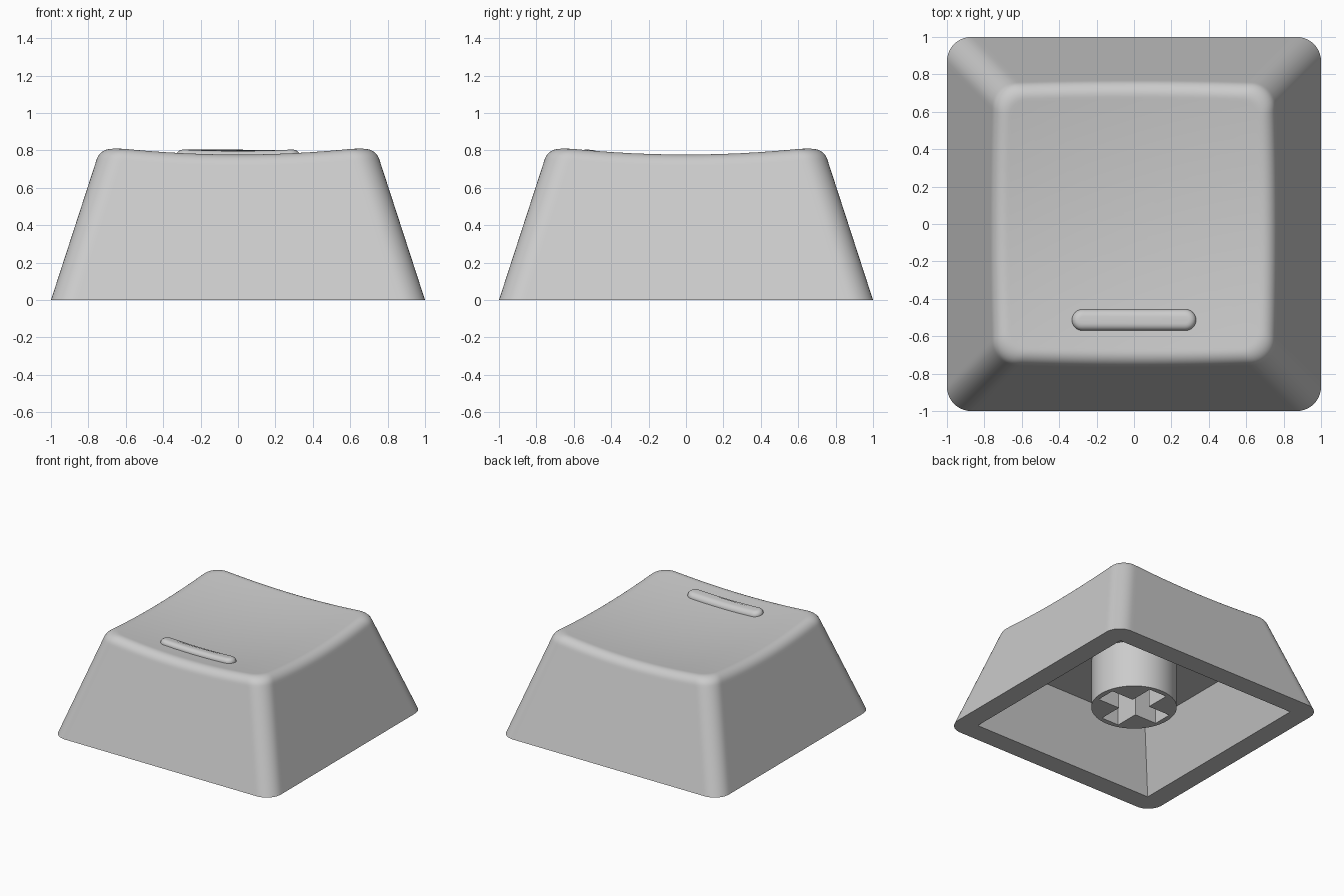
import bpy, bmesh, math
from mathutils import Vector

if "Cube" in bpy.data.objects:
    bpy.data.objects.remove(bpy.data.objects["Cube"])

grey = bpy.data.materials.new("light grey plastic")
grey.diffuse_color = (0.6, 0.6, 0.6, 1)
grey.use_nodes = True
grey.node_tree.nodes["Principled BSDF"].inputs["Base Color"].default_value = grey.diffuse_color

CORNER, TAPER, FILLET = 0.13, 0.325, 0.066
SIDE = [0.015, 0.08, 0.16, 0.25, 0.33, 0.42, 0.5, 0.58, 0.67, 0.75, 0.84, 0.92, 0.985]


def dish(x, y):
    """Height of the spherical scooped top."""
    return 0.737 + 0.087 * (x * x + y * y)


def outline(hx, hy, r, arc=10, side=SIDE):
    """Rounded rectangle as a list of (x, y), anticlockwise."""
    pts = []
    corners = [(1, 1), (-1, 1), (-1, -1), (1, -1)]
    for i, (sx, sy) in enumerate(corners):
        cx, cy = sx * (hx - r), sy * (hy - r)
        for k in range(arc + 1):
            a = math.pi / 2 * (i + k / arc)
            pts.append((cx + r * math.cos(a), cy + r * math.sin(a)))
        nx, ny = corners[(i + 1) % 4]
        a = math.pi / 2 * (i + 1)
        end = (nx * (hx - r) + r * math.cos(a), ny * (hy - r) + r * math.sin(a))
        last = pts[-1]
        pts += [(last[0] + (end[0] - last[0]) * t, last[1] + (end[1] - last[1]) * t) for t in side]
    return pts


def loft(name, rings, cap_start=False, cap_end=False):
    """Skin a list of equal-length rings."""
    bm = bmesh.new()
    rows = [[bm.verts.new(p) for p in ring] for ring in rings]
    n = len(rows[0])
    for a, b in zip(rows, rows[1:]):
        for i in range(n):
            j = (i + 1) % n
            bm.faces.new((a[i], a[j], b[j], b[i]))
    if cap_start:
        bm.faces.new(rows[0][::-1])
    if cap_end:
        bm.faces.new(rows[-1])
    bmesh.ops.remove_doubles(bm, verts=bm.verts, dist=1e-5)
    bmesh.ops.recalc_face_normals(bm, faces=bm.faces)
    mesh = bpy.data.meshes.new(name)
    bm.to_mesh(mesh)
    bm.free()
    obj = bpy.data.objects.new(name, mesh)
    bpy.context.collection.objects.link(obj)
    finish(obj)
    return obj


def finish(obj):
    obj.data.materials.clear()
    obj.data.materials.append(grey)
    bpy.ops.object.select_all(action='DESELECT')
    obj.select_set(True)
    bpy.context.view_layer.objects.active = obj
    bpy.ops.object.shade_smooth_by_angle(angle=math.radians(30))


def flat(h, z, r=0.0):
    return [Vector((x, y, z)) for x, y in outline(h, h, r)]


# Sharp edge where the tapered wall would meet the dish, one height per point
count = len(outline(1, 1, CORNER))
edge, wall, wall_low, top = [], [], [], []
for i in range(count):
    def wall_point(z):
        h = 1 - TAPER * z
        x, y = outline(h, h, CORNER)[i]
        return Vector((x, y, z))
    z = 0.78
    for _ in range(8):
        p = wall_point(z)
        z = dish(p.x, p.y)
    edge.append(wall_point(z))
    wall.append(wall_point(z - FILLET * 0.95))
    wall_low.append(wall_point(z - FILLET * 0.95 - 0.015))
    h = 1 - TAPER * z - FILLET
    x, y = outline(h, h, CORNER - FILLET * 0.5)[i]
    top.append(Vector((x, y, dish(x, y))))

# Rounded lip from wall to dish
lip = []
for k in range(9):
    t = k / 8
    w = 0.81
    a, b, c = (1 - t) ** 2, 2 * w * t * (1 - t), t * t
    lip.append([(p * a + q * b + s * c) / (a + b + c) for p, q, s in zip(wall, edge, top)])

# Scooped top, shrinking rings to the centre
scoop = []
for f in (0.98, 0.9, 0.8, 0.7, 0.6, 0.5, 0.4, 0.3, 0.2, 0.1, 0):
    scoop.append([Vector((p.x * f, p.y * f, dish(p.x * f, p.y * f))) for p in top])

# Cap shell: ceiling, cavity wall, bottom rim, outer wall, lip, scoop
loft("cap_shell",
     [flat(0.67, 0.49), flat(0.835, 0), flat(1, 0, CORNER), wall_low] + lip + scoop,
     cap_start=True)

# Raised finger bar that follows the scoop
bar = []
for inset, lift in [(0, -0.02), (0, 0.0)] + [
        (0.04 * (1 - math.cos(a)), 0.036 * math.sin(a))
        for a in (math.pi / 2 * k / 6 for k in range(1, 7))]:
    r = 0.057 - inset
    bar.append([Vector((x, y - 0.513, dish(x, y - 0.513) + lift))
                for x, y in outline(0.332 - inset, r, r * 0.999, arc=6)])
loft("finger_bar", bar, cap_end=True)

# Stem: round post with a cross-shaped socket
curve = bpy.data.curves.new("stem", 'CURVE')
curve.dimensions = '2D'
curve.fill_mode = 'BOTH'
curve.extrude = 0.2
L, T = 0.28, 0.08
arm = [(L, -T), (L, T), (T, T)]
cross = []
for q in range(4):
    c, s = round(math.cos(q * math.pi / 2)), round(math.sin(q * math.pi / 2))
    cross += [(x * c - y * s, x * s + y * c) for x, y in arm]
circle = [(0.322 * math.cos(2 * math.pi * k / 64), 0.322 * math.sin(2 * math.pi * k / 64))
          for k in range(64)]
for pts in (circle, cross):
    spline = curve.splines.new('POLY')
    spline.points.add(len(pts) - 1)
    for sp, (x, y) in zip(spline.points, pts):
        sp.co = (x, y, 0, 1)
    spline.use_cyclic_u = True
stem = bpy.data.objects.new("stem", curve)
bpy.context.collection.objects.link(stem)
stem.location.z = 0.3
bpy.ops.object.select_all(action='DESELECT')
stem.select_set(True)
bpy.context.view_layer.objects.active = stem
bpy.ops.object.convert(target='MESH')
finish(bpy.context.view_layer.objects.active)
